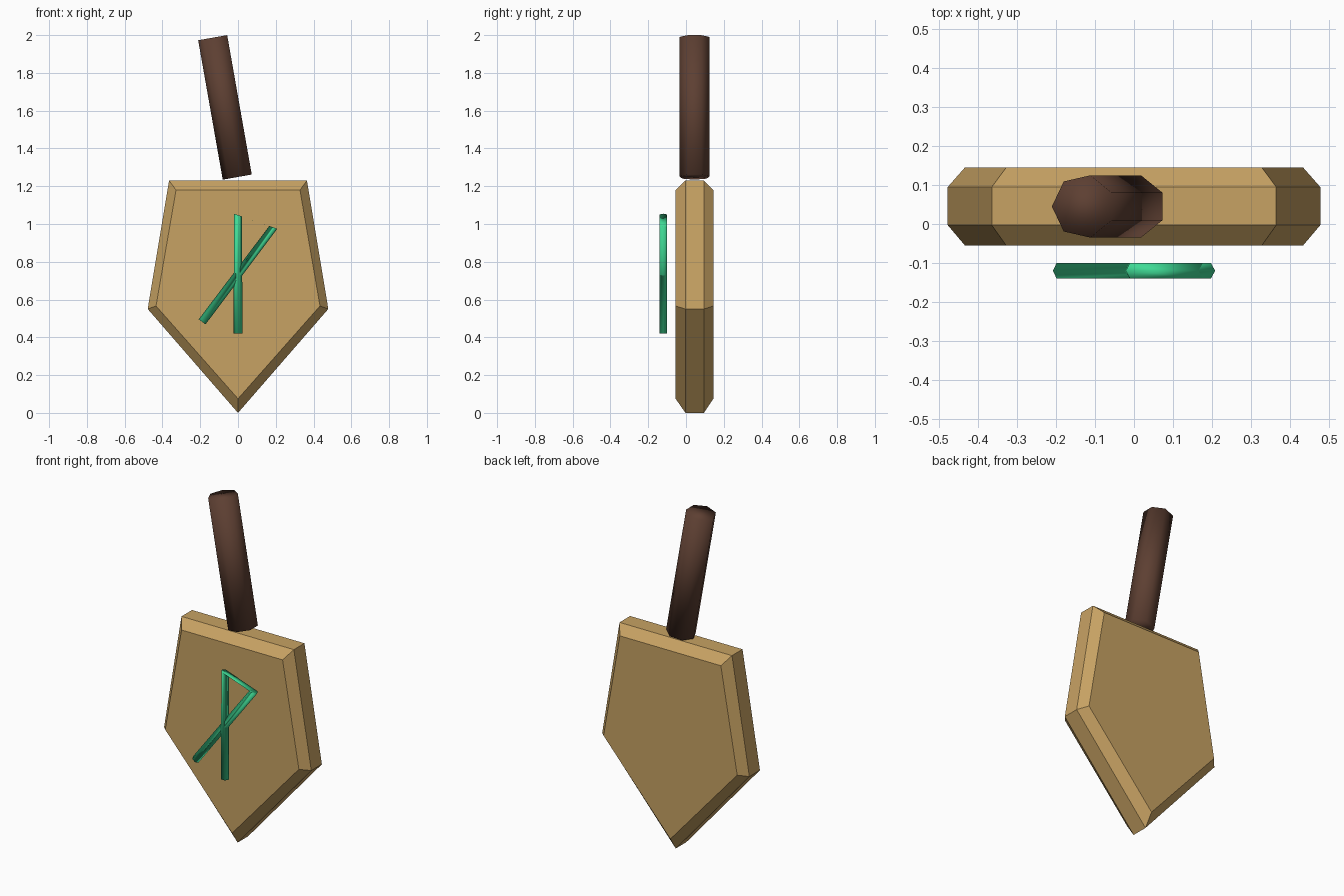
import bpy, math
from mathutils import Vector

if "Cube" in bpy.data.objects:
    bpy.data.objects.remove(bpy.data.objects["Cube"])


def material(name, rgb):
    m = bpy.data.materials.new(name)
    m.diffuse_color = (*rgb, 1)
    m.use_nodes = True
    m.node_tree.nodes["Principled BSDF"].inputs["Base Color"].default_value = m.diffuse_color
    return m


TAN = material("tan wood", (0.57, 0.36, 0.125))
BROWN = material("dark brown", (0.11, 0.05, 0.032))
GREEN = material("glowing green", (0.05, 0.70, 0.30))


def loft(name, rings, mat, smooth=False, caps=True):
    """Bridge consecutive rings of equal point count."""
    n = len(rings[0])
    verts = [p for ring in rings for p in ring]
    faces = []
    for r in range(len(rings) - 1):
        for i in range(n):
            j = (i + 1) % n
            faces.append((r * n + i, r * n + j, (r + 1) * n + j, (r + 1) * n + i))
    if caps:
        faces.append(tuple(reversed(range(n))))
        faces.append(tuple(range((len(rings) - 1) * n, len(rings) * n)))
    mesh = bpy.data.meshes.new(name)
    mesh.from_pydata(verts, [], faces)
    mesh.materials.append(mat)
    mesh.polygons.foreach_set("use_smooth", [smooth] * len(faces))
    mesh.update()
    obj = bpy.data.objects.new(name, mesh)
    bpy.context.collection.objects.link(obj)
    return obj


# Pentagonal board with chamfered rims on both faces
outer = [(-0.365, 1.23), (-0.478, 0.55), (0, 0), (0.478, 0.55), (0.365, 1.23)]
inner = [(-0.328, 1.18), (-0.434, 0.566), (0, 0.075), (0.434, 0.566), (0.328, 1.18)]
layers = [(inner, 0.145), (outer, 0.095), (outer, -0.003), (inner, -0.055)]
loft("board", [[(x, y, z) for x, z in shape] for shape, y in layers], TAN)


def ring(centre, across, radius, sides, start=0.0):
    """Regular ring spanned by an in-plane direction and the y axis."""
    d = Vector((across[0], 0, across[1])).normalized()
    c = Vector(centre)
    pts = []
    for i in range(sides):
        a = start + 2 * math.pi * i / sides
        pts.append(c + d * radius * math.cos(a) + Vector((0, radius * math.sin(a), 0)))
    return pts


# Seven-sided leaning handle
tilt = math.radians(10)
lean = (math.cos(tilt), math.sin(tilt))
loft("handle", [ring(c, lean, 0.082, 7, math.pi)
                for c in ((0, 0.045, 1.249), (-0.13, 0.045, 1.987))], BROWN, True)

# Angular symbol: one six-sided strand whose upper stroke collapses to a flat ribbon
ribbon = (0.94, -0.33)
loft("symbol_strand", [
    ring((0, -0.12, 0.42), (1, 0), 0.0235, 6),
    ring((0, -0.12, 1.047), ribbon, 0.0225, 6),
    ring((0.187, -0.12, 0.982), ribbon, 0.0225, 6),
    ring((-0.19, -0.12, 0.482), (0.8, -0.6), 0.0225, 6),
], GREEN, True)
